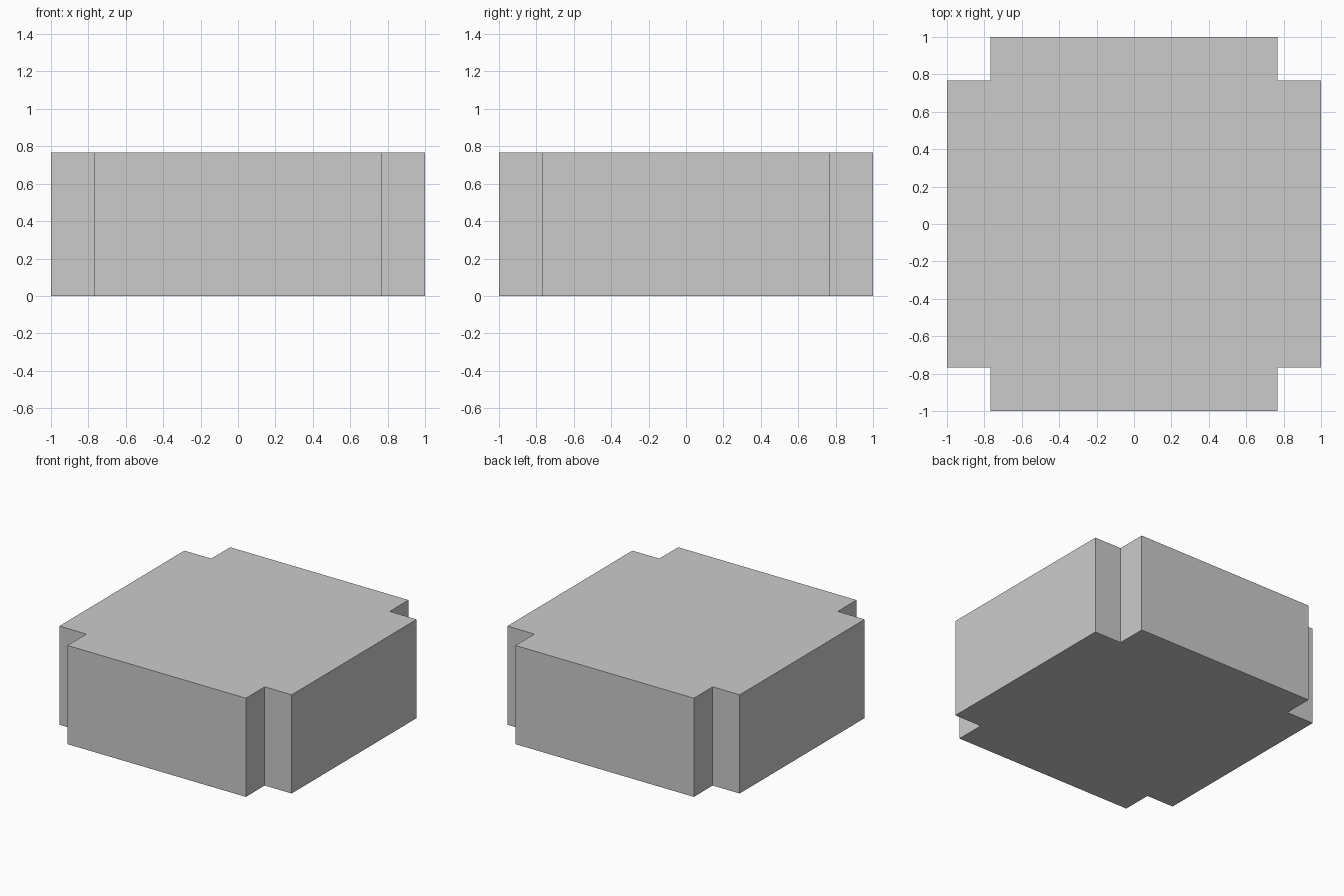
import bpy
import bmesh

if "Cube" in bpy.data.objects:
    bpy.data.objects.remove(bpy.data.objects["Cube"])

OUTER = 1.0     # half width across the arms
INNER = 0.768   # half width of each arm, leaving square corner notches
HEIGHT = 0.768

# Notched-square profile, built one corner at a time going counter-clockwise
profile = []
corner = [(OUTER, INNER), (INNER, INNER), (INNER, OUTER)]
for _ in range(4):
    profile += corner
    corner = [(-y, x) for x, y in corner]

# Solid block: extrude the profile upward
bm = bmesh.new()
base = bm.faces.new([bm.verts.new((x, y, 0)) for x, y in profile])
top = bmesh.ops.extrude_face_region(bm, geom=[base], use_keep_orig=True)["geom"]
bmesh.ops.translate(bm, vec=(0, 0, HEIGHT),
                    verts=[g for g in top if isinstance(g, bmesh.types.BMVert)])
bmesh.ops.recalc_face_normals(bm, faces=bm.faces)

mesh = bpy.data.meshes.new("notched_block")
bm.to_mesh(mesh)
bm.free()
block = bpy.data.objects.new("notched_block", mesh)
bpy.context.collection.objects.link(block)
